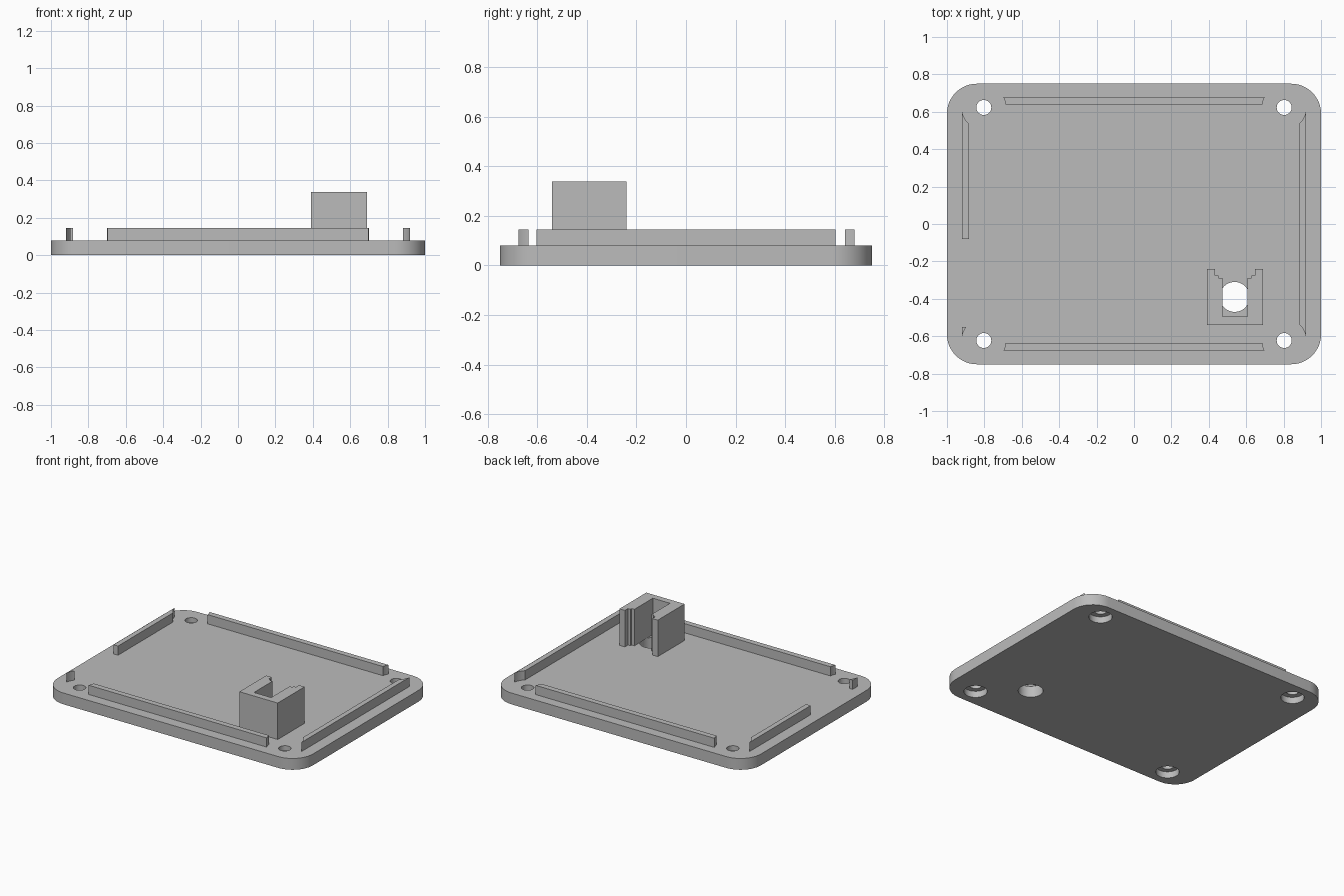
import bpy, bmesh, math
from mathutils import Matrix

cube = bpy.data.objects.get("Cube")
if cube:
    bpy.data.objects.remove(cube, do_unlink=True)

grey = bpy.data.materials.new("plain grey")
grey.use_nodes = True
colour = (0.5, 0.5, 0.5, 1)
grey.diffuse_color = colour
grey.node_tree.nodes["Principled BSDF"].inputs["Base Color"].default_value = colour


def add_object(name, bm):
    mesh = bpy.data.meshes.new(name)
    bmesh.ops.recalc_face_normals(bm, faces=bm.faces)
    bm.to_mesh(mesh)
    bm.free()
    mesh.materials.append(grey)
    obj = bpy.data.objects.new(name, mesh)
    bpy.context.collection.objects.link(obj)
    return obj


def prism(name, outline, z0, z1):
    """Extrude a flat outline from z0 to z1."""
    bm = bmesh.new()
    face = bm.faces.new([bm.verts.new((x, y, z0)) for x, y in outline])
    top = bmesh.ops.extrude_face_region(bm, geom=[face])["geom"]
    verts = [v for v in top if isinstance(v, bmesh.types.BMVert)]
    bmesh.ops.translate(bm, verts=verts, vec=(0, 0, z1 - z0))
    return add_object(name, bm)


def box(name, x0, x1, y0, y1, z0, z1):
    return prism(name, [(x0, y0), (x1, y0), (x1, y1), (x0, y1)], z0, z1)


def cylinder(name, x, y, r, z0, z1):
    ring = [(x + r * math.cos(a), y + r * math.sin(a))
            for a in (math.tau * i / 48 for i in range(48))]
    return prism(name, ring, z0, z1)


def cut(target, cutters):
    """Subtract the cutters, bake the result and discard them."""
    for c in cutters:
        c.hide_render = True
        mod = target.modifiers.new("cut", "BOOLEAN")
        mod.operation, mod.solver, mod.object = "DIFFERENCE", "EXACT", c
    bpy.context.view_layer.update()
    graph = bpy.context.evaluated_depsgraph_get()
    baked = bpy.data.meshes.new_from_object(target.evaluated_get(graph))
    target.modifiers.clear()
    target.data = baked
    for c in cutters:
        bpy.data.objects.remove(c, do_unlink=True)


def smooth(obj):
    bpy.ops.object.select_all(action="DESELECT")
    obj.select_set(True)
    bpy.context.view_layer.objects.active = obj
    bpy.ops.object.shade_smooth_by_angle(angle=math.radians(30))


PLATE = 0.08
RAIL_TOP = 0.145
HOLES = [(sx * 0.803, sy * 0.623) for sx in (-1, 1) for sy in (-1, 1)]

# Base plate with rounded corners
radius, steps = 0.16, 12
outline = []
for quarter, (sx, sy) in enumerate([(1, 1), (-1, 1), (-1, -1), (1, -1)]):
    for i in range(steps + 1):
        a = (quarter + i / steps) * math.pi / 2
        outline.append((sx * (1 - radius) + radius * math.cos(a),
                        sy * (0.75 - radius) + radius * math.sin(a)))
plate = prism("base_plate", outline, 0, PLATE)

# Screw holes, counterbored from below, and the cable opening
cutters = [cylinder("cable_cutter", 0.538, -0.39, 0.08, -0.1, 0.2)]
for x, y in HOLES:
    cutters.append(cylinder("screw_cutter", x, y, 0.04, -0.1, 0.2))
    cutters.append(cylinder("head_cutter", x, y, 0.075, -0.1, 0.045))
cut(plate, cutters)
smooth(plate)

# Locating rails, relieved around each screw hole
rails = {
    "back_rail": (-0.75, 0.75, 0.64, 0.68),
    "front_rail": (-0.75, 0.75, -0.675, -0.635),
    "left_rail": (0.883, 0.919, -0.62, 0.62),
    "right_rail": (-0.919, -0.883, -0.08, 0.62),
    "right_rail_stub": (-0.919, -0.883, -0.62, -0.55),
}
for name, (x0, x1, y0, y1) in rails.items():
    rail = box(name, x0, x1, y0, y1, PLATE, RAIL_TOP)
    cut(rail, [cylinder("relief_cutter", x, y, 0.118, 0, 0.3) for x, y in HOLES])
    smooth(rail)

# U-shaped holder, open at the back with stepped arm ends
mid = 0.539
half = [(0.15, -0.54), (0.15, -0.24), (0.107, -0.24), (0.107, -0.275),
        (0.088, -0.275), (0.088, -0.288), (0.067, -0.288), (0.067, -0.495)]
profile = [(mid + x, y) for x, y in half]
profile += [(mid - x, y) for x, y in reversed(half)]
prism("cable_holder", profile, PLATE, 0.338)
